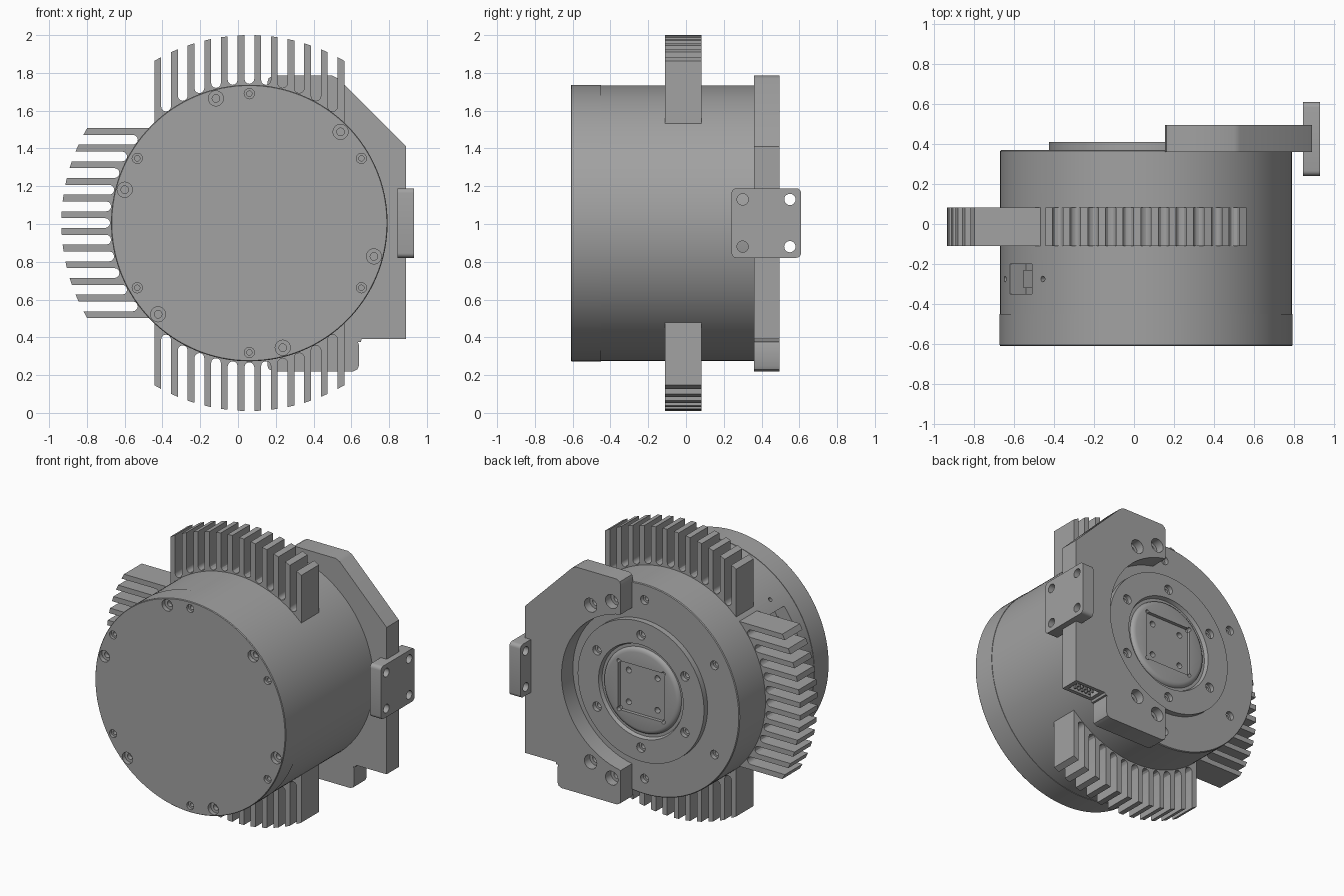
import bpy, bmesh
from math import sin, cos, pi, radians, sqrt
from mathutils import Matrix, Vector

default = bpy.data.objects.get("Cube")
if default:
    bpy.data.objects.remove(default, do_unlink=True)

CX, CZ = 0.06, 1.005          # axis of the housing
FRONT, BACK = Vector((0, -1, 0)), Vector((0, 1, 0))

gray = bpy.data.materials.new("machined_gray")
gray.use_nodes = True
gray.diffuse_color = (0.36, 0.36, 0.36, 1)
gray.node_tree.nodes["Principled BSDF"].inputs["Base Color"].default_value = (0.36, 0.36, 0.36, 1)


def place(direction, origin):
    return Matrix.Translation(origin) @ direction.to_track_quat('Z', 'Y').to_matrix().to_4x4()


def lathe(bm, profile, matrix, seg=20):
    """Closed solid from (radius, height) points turned about local z."""
    rings = []
    for r, h in profile:
        n = 1 if r == 0 else seg
        rings.append([bm.verts.new(matrix @ Vector((r * cos(2 * pi * i / seg), r * sin(2 * pi * i / seg), h)))
                      for i in range(n)])
    for a, b in zip(rings, rings[1:]):
        for i in range(seg):
            j = (i + 1) % seg
            loop = [a[i % len(a)], a[j % len(a)], b[j % len(b)], b[i % len(b)]]
            bm.faces.new(list(dict.fromkeys(loop)))


def prism(bm, outline, y0, y1, matrix=Matrix()):
    """Extrude an (x, z) outline along y."""
    face = bm.faces.new([bm.verts.new(matrix @ Vector((x, y0, z))) for x, z in outline])
    grown = bmesh.ops.extrude_face_region(bm, geom=[face])["geom"]
    shift = matrix.to_3x3() @ Vector((0, y1 - y0, 0))
    bmesh.ops.translate(bm, vec=shift, verts=[g for g in grown if isinstance(g, bmesh.types.BMVert)])


def box(bm, size, matrix):
    bmesh.ops.create_cube(bm, size=1, matrix=matrix @ Matrix.Diagonal((*size, 1)))


def bore(bm, origin, direction, r, depth, r2=0, depth2=0):
    """Cutter for a plain or stepped hole going against direction."""
    steps = [(r, -depth), (r, 0.02), (0, 0.02)]
    if r2:
        steps = [(0, -depth2), (r2, -depth2), (r2, -depth)] + steps
    else:
        steps = [(0, -depth)] + steps
    lathe(bm, steps, place(direction, origin))


def finish(bm, name):
    bmesh.ops.recalc_face_normals(bm, faces=bm.faces)
    mesh = bpy.data.meshes.new(name)
    bm.to_mesh(mesh)
    bm.free()
    mesh.materials.append(gray)
    obj = bpy.data.objects.new(name, mesh)
    bpy.context.collection.objects.link(obj)
    return obj


def activate(obj):
    bpy.ops.object.select_all(action='DESELECT')
    obj.select_set(True)
    bpy.context.view_layer.objects.active = obj


def cut(obj, bm):
    tool = finish(bm, "cutter")
    tool.hide_render = True
    mod = obj.modifiers.new("cut", 'BOOLEAN')
    mod.operation, mod.solver, mod.object = 'DIFFERENCE', 'EXACT', tool
    activate(obj)
    bpy.ops.object.modifier_apply(modifier=mod.name)
    bpy.data.objects.remove(tool, do_unlink=True)


def smooth(obj):
    activate(obj)
    bpy.ops.object.shade_smooth_by_angle(angle=radians(30))


def polar(r, deg, y):
    return Vector((CX + r * cos(radians(deg)), y, CZ + r * sin(radians(deg))))


# Housing: drum with raised hub ring and rounded hub disc at the back
bm = bmesh.new()
lathe(bm, [(0, -.61), (.728, -.61), (.732, -.605), (.732, -.45), (.729, -.45), (.729, .365), (.724, .37),
           (.485, .37), (.485, .41), (.325, .41), (.315, .385), (.295, .385), (.29, .396), (.28, .404),
           (.265, .408), (0, .408)], place(BACK, (CX, 0, CZ)), 128)
housing = finish(bm, "housing")

bm = bmesh.new()
for k in range(6):
    a = 60 * k
    bore(bm, polar(.685, a + 30, -.61), FRONT, .027, .02, .014, .05)      # cover screws
    bore(bm, polar(.683, a + 45, -.61), FRONT, .04, .03, .02, .06)        # cover bolts
    bore(bm, polar(.62, a + 30, .37), BACK, .03, .03, .016, .06)          # rear face bolts
    bore(bm, polar(.39, a + 30, .41), BACK, .032, .03, .018, .06)         # hub ring bolts
cut(housing, bm)

# Square pocket in the hub with corner reliefs, then its four holes
bm = bmesh.new()
box(bm, (.35, .1, .34), Matrix.Translation((CX, .435, CZ)))
cut(housing, bm)
bm = bmesh.new()
for sx in (-1, 1):
    for sz in (-1, 1):
        bore(bm, Vector((CX + .172 * sx, .41, CZ + .167 * sz)), BACK, .014, .035)
        bore(bm, Vector((CX + .11 * sx, .385, CZ + .11 * sz)), BACK, .02, .04)
cut(housing, bm)

# Side socket opening and its two screw holes
side = Vector((cos(radians(150)), 0, sin(radians(150))))
socket_at = Vector((CX, -.275, CZ)) + side * .73
bm = bmesh.new()
box(bm, (.15, .22, .2), place(side, socket_at))
for deg in (135, 165):
    out = Vector((cos(radians(deg)), 0, sin(radians(deg))))
    bore(bm, polar(.729, deg, -.275), out, .014, .04)
cut(housing, bm)
smooth(housing)

bm = bmesh.new()
box(bm, (.09, .13, .05), place(side, socket_at - side * .085))
finish(bm, "side_socket")


# Heat sink combs: twelve fins with rounded valleys, tips on a common arc
def comb_outline(count=12, pitch=.0882, width=.036, tip=.995, root=.737):
    gap = (pitch - width) / 2
    first = -pitch * (count - 1) / 2
    pts = [(first - width / 2, .48)]
    for i in range(count):
        x = first + i * pitch
        for e in (x - width / 2, x + width / 2):
            pts.append((e, sqrt(tip ** 2 - e ** 2)))
        if i < count - 1:
            m = x + pitch / 2
            base = sqrt(root ** 2 - m ** 2) + gap
            pts += [(m - gap * cos(pi * t / 6), base - gap * sin(pi * t / 6)) for t in range(7)]
    return pts + [(-first + width / 2, .48)]


for name, deg in (("top_fins", 0), ("side_fins", -90), ("bottom_fins", 180)):
    bm = bmesh.new()
    turn = Matrix.Translation((CX, 0, CZ)) @ Matrix.Rotation(radians(deg), 4, 'Y')
    prism(bm, comb_outline(), -.11, .083, turn)
    smooth(finish(bm, name))

# Rear C-shaped bracket
outline = [(.155, 1.75), (.162, 1.772), (.185, 1.785), (.5, 1.785), (.53, 1.77), (.89, 1.41), (.89, .39),
           (.655, .39), (.65, .375), (.635, .375), (.64, .36), (.64, .25), (.632, .23), (.61, .22),
           (.185, .22), (.162, .232), (.155, .255)]
outline += [(CX + .55 * cos(radians(a)), CZ + .55 * sin(radians(a))) for a in range(-80, 81, 4)]
bm = bmesh.new()
prism(bm, outline, .36, .495)
bracket = finish(bm, "rear_bracket")
bm = bmesh.new()
for a in (59, 75, -59, -75):
    bore(bm, polar(.635, a, .495), BACK, .048, .06, .026, .2)
box(bm, (.18, .085, .08), Matrix.Translation((.77, .428, .39)))
cut(bracket, bm)
smooth(bracket)

# Pin connector in the underside of the bracket
bm = bmesh.new()
box(bm, (.15, .055, .02), Matrix.Translation((.77, .428, .425)))
for i in range(5):
    for y in (.413, .443):
        box(bm, (.012, .012, .03), Matrix.Translation((.712 + .029 * i, y, .405)))
finish(bm, "pin_connector")

# Side mounting plate with rounded corners and four through holes
bm = bmesh.new()
r, hy, hz = .025, .184, .184
plate = []
for k, (sy, sz) in enumerate(((1, 1), (-1, 1), (-1, -1), (1, -1))):
    for t in range(5):
        a = pi / 2 * (k + t / 4)
        plate.append((sy * (hy - r) + r * cos(a), sz * (hz - r) + r * sin(a)))
prism(bm, plate, -.0425, .0425, Matrix.Translation((.888, .425, 1.005)) @ Matrix.Rotation(pi / 2, 4, 'Z'))
mount = finish(bm, "side_plate")
bm = bmesh.new()
for sy in (-1, 1):
    for sz in (-1, 1):
        bore(bm, Vector((.93, .425 + .125 * sy, 1.005 + .125 * sz)), Vector((1, 0, 0)), .03, .12)
cut(mount, bm)
smooth(mount)
